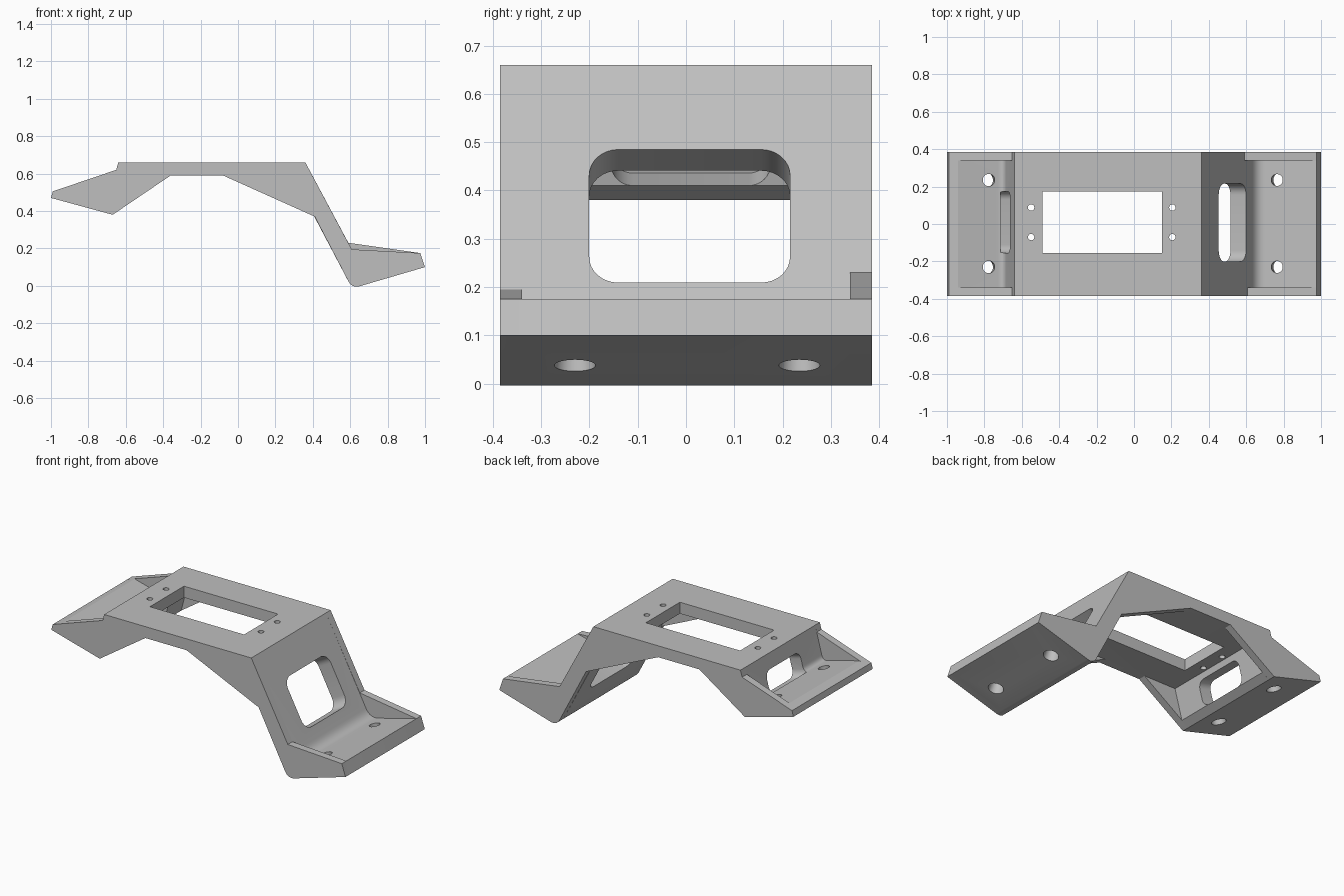
import bpy, bmesh, math
from mathutils import Matrix, Vector

cube = bpy.data.objects.get("Cube")
if cube:
    bpy.data.objects.remove(cube, do_unlink=True)

grey = bpy.data.materials.new("light grey")
grey.use_nodes = True
grey.diffuse_color = (0.52, 0.52, 0.52, 1)
grey.node_tree.nodes["Principled BSDF"].inputs["Base Color"].default_value = (0.52, 0.52, 0.52, 1)


def add_object(name, bm):
    bmesh.ops.remove_doubles(bm, verts=bm.verts, dist=1e-5)
    bmesh.ops.recalc_face_normals(bm, faces=bm.faces)
    mesh = bpy.data.meshes.new(name)
    bm.to_mesh(mesh)
    bm.free()
    mesh.materials.append(grey)
    obj = bpy.data.objects.new(name, mesh)
    bpy.context.collection.objects.link(obj)
    return obj


def extrude(bm, points, offset):
    face = bm.faces.new([bm.verts.new(p) for p in points])
    geom = bmesh.ops.extrude_face_region(bm, geom=[face])["geom"]
    moved = [v for v in geom if isinstance(v, bmesh.types.BMVert)]
    bmesh.ops.translate(bm, verts=moved, vec=offset)


def rounded(profile):
    """Replace each corner that has a radius with a short curve."""
    out = []
    for i, corner in enumerate(profile):
        p = Vector(corner[:2])
        if len(corner) == 2:
            out.append(p)
            continue
        a = Vector(profile[i - 1][:2])
        b = Vector(profile[(i + 1) % len(profile)][:2])
        a = p + (a - p).normalized() * corner[2]
        b = p + (b - p).normalized() * corner[2]
        for k in range(9):
            t = k / 8
            out.append(a * (1 - t) ** 2 + p * 2 * t * (1 - t) + b * t * t)
    return out


def side_prism(name, profile, y0, y1):
    bm = bmesh.new()
    extrude(bm, [(p.x, y0, p.y) for p in rounded(profile)], (0, y1 - y0, 0))
    return add_object(name, bm)


def slot(center, tilt, hx, hy, r, low, high):
    """Rounded rectangular cutter whose axis is tilted about y."""
    bm = bmesh.new()
    points = []
    for q, (sx, sy) in enumerate([(1, 1), (-1, 1), (-1, -1), (1, -1)]):
        steps = 8 if r > 0 else 0
        for k in range(steps + 1):
            a = (q + k / max(steps, 1)) * math.pi / 2
            points.append((sx * (hx - r) + r * math.cos(a), sy * (hy - r) + r * math.sin(a), low))
    # drop coincident neighbours on full circles
    clean = [p for i, p in enumerate(points) if (Vector(p) - Vector(points[i - 1])).length > 1e-5]
    extrude(bm, clean, (0, 0, high - low))
    bm.transform(Matrix.Translation(center) @ Matrix.Rotation(math.radians(tilt), 4, "Y"))
    return add_object("cutter", bm)


def screw_hole(center, tilt):
    bm = bmesh.new()
    bmesh.ops.create_cone(bm, cap_ends=True, segments=32, radius1=0.0445, radius2=0.0295, depth=0.12)
    bm.transform(Matrix.Translation(center) @ Matrix.Rotation(math.radians(tilt), 4, "Y"))
    return add_object("cutter", bm)


def combine(target, other, operation):
    mod = target.modifiers.new("combine", "BOOLEAN")
    mod.operation, mod.object, mod.solver = operation, other, "EXACT"
    bpy.context.view_layer.objects.active = target
    bpy.ops.object.modifier_apply(modifier=mod.name)
    bpy.data.objects.remove(other, do_unlink=True)


# Bent plate: top deck, two legs and two sloping feet
low_foot = [(0.975, 0.175), (1, 0.10), (0.61, -0.014, 0.045)]
plate = [(-0.64, 0.66), (0.36, 0.66), (0.66, 0.094, 0.06)] + low_foot + [
    (0.292, 0.59), (-0.576, 0.59), (-0.625, 0.41), (-0.67, 0.38),
    (-1, 0.47), (-0.99, 0.505), (-0.94, 0.521), (-0.693, 0.456, 0.035)]
bracket = side_prism("bracket", plate, -0.34, 0.34)


# Side cheeks: gussets under the deck and ribs above the feet
def cheek(y0, y1, rib_start):
    outline = [(-0.64, 0.66), (0.36, 0.66), rib_start] + low_foot + [
        (0.41, 0.37), (-0.08, 0.59), (-0.36, 0.59), (-0.67, 0.38),
        (-1, 0.47), (-0.99, 0.505), (-0.651, 0.62)]
    return side_prism("cheek", outline, y0, y1)


combine(bracket, cheek(-0.385, -0.34, (0.608, 0.195)), "UNION")
combine(bracket, cheek(0.34, 0.385, (0.59, 0.23)), "UNION")

# Openings in the deck and legs
cutters = [
    slot((-0.17, 0.01, 0.62), 0, 0.32, 0.165, 0, -0.1, 0.1),
    slot((0.527, 0.0075, 0.3475), 62, 0.156, 0.208, 0.06, -0.15, 0.1),
    slot((-0.6055, 0.01, 0.4825), 105, 0.075, 0.165, 0.045, -0.1, 0.05),
]
# Small deck holes
for x in (-0.55, 0.205):
    for y in (-0.07, 0.088):
        cutters.append(slot((x, y, 0.62), 0, 0.017, 0.017, 0.017, -0.1, 0.1))
# Tapered screw holes in the feet
for y in (-0.23, 0.235):
    cutters.append(screw_hole((0.775, y, 0.08), -14.5))
    cutters.append(screw_hole((-0.785, y, 0.447), 15))
for cutter in cutters:
    combine(bracket, cutter, "DIFFERENCE")

bpy.ops.object.select_all(action="DESELECT")
bracket.select_set(True)
bpy.context.view_layer.objects.active = bracket
bpy.ops.object.shade_smooth_by_angle(angle=math.radians(25))
